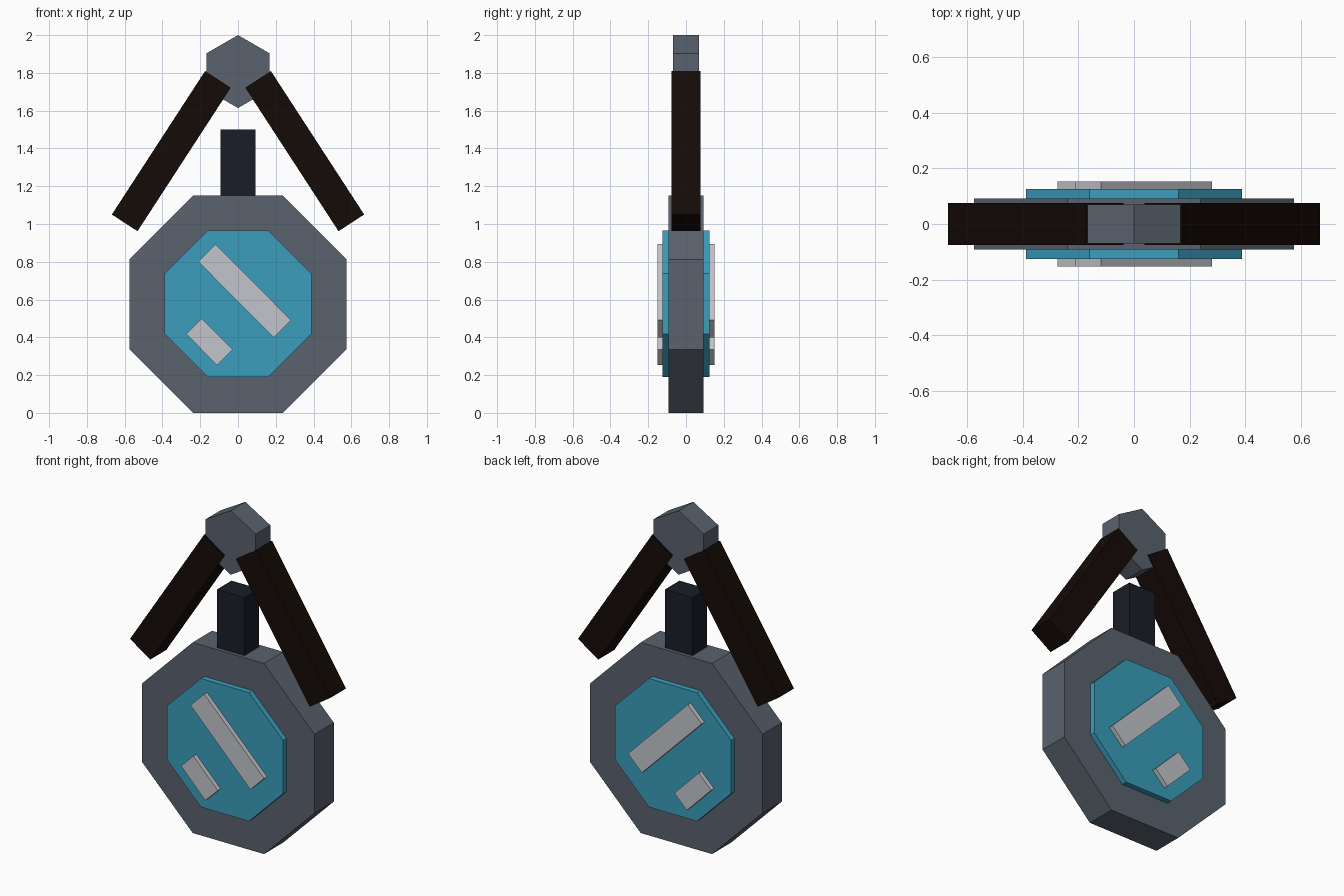
import bpy, bmesh
from math import cos, sin, pi, hypot

if "Cube" in bpy.data.objects:
    bpy.data.objects.remove(bpy.data.objects["Cube"])


def material(name, hexcol):
    lin = [(int(hexcol[i:i + 2], 16) / 255) ** 2.2 for i in (0, 2, 4)]
    m = bpy.data.materials.new(name)
    m.diffuse_color = (*lin, 1)
    m.use_nodes = True
    m.node_tree.nodes["Principled BSDF"].inputs["Base Color"].default_value = m.diffuse_color
    return m


def extrude_profile(name, pts, half_depth, mat):
    """Solid from an x-z outline, centred on y = 0."""
    bm = bmesh.new()
    face = bm.faces.new([bm.verts.new((x, -half_depth, z)) for x, z in pts])
    new = bmesh.ops.extrude_face_region(bm, geom=[face])["geom"]
    verts = [g for g in new if isinstance(g, bmesh.types.BMVert)]
    bmesh.ops.translate(bm, verts=verts, vec=(0, 2 * half_depth, 0))
    bmesh.ops.recalc_face_normals(bm, faces=bm.faces)
    me = bpy.data.meshes.new(name)
    bm.to_mesh(me)
    bm.free()
    me.materials.append(mat)
    ob = bpy.data.objects.new(name, me)
    bpy.context.collection.objects.link(ob)
    return ob


def polygon(n, radius, cz, start):
    return [(radius * cos(start + 2 * pi * i / n),
             cz + radius * sin(start + 2 * pi * i / n)) for i in range(n)]


def strip(a, b, width):
    """Rectangle outline running from a to b."""
    dx, dz = b[0] - a[0], b[1] - a[1]
    k = width / 2 / hypot(dx, dz)
    nx, nz = -dz * k, dx * k
    return [(a[0] + nx, a[1] + nz), (b[0] + nx, b[1] + nz),
            (b[0] - nx, b[1] - nz), (a[0] - nx, a[1] - nz)]


steel = material("steel", "5A626D")
glass = material("blue_glass", "3C9CBA")
shine = material("shine", "C2C4CA")
leather = material("dark_strap", "1B1310")
iron = material("dark_iron", "20232B")

# Octagonal case and the raised blue lens on both sides
oct_r = 1 / cos(pi / 8)
extrude_profile("case", polygon(8, 0.575 * oct_r, 0.575, pi / 8), 0.092, steel)
extrude_profile("lens", polygon(8, 0.388 * oct_r, 0.578, pi / 8), 0.125, glass)

# Diagonal highlights, passing through to the back
extrude_profile("long_highlight", strip((-0.165, 0.847), (0.235, 0.445), 0.13), 0.152, shine)
extrude_profile("short_highlight", strip((-0.233, 0.459), (-0.07, 0.294), 0.117), 0.152, shine)

# Stem on top of the case
extrude_profile("stem", strip((0, 1.1), (0, 1.5), 0.184), 0.07, iron)

# Hexagonal top knob
extrude_profile("top_knob", polygon(6, 0.193, 1.807, pi / 2), 0.07, steel)

# Mirrored straps
for side, name in ((1, "right_strap"), (-1, "left_strap")):
    extrude_profile(name, strip((side * 0.106, 1.766), (side * 0.6, 1.006), 0.162), 0.076, leather)
